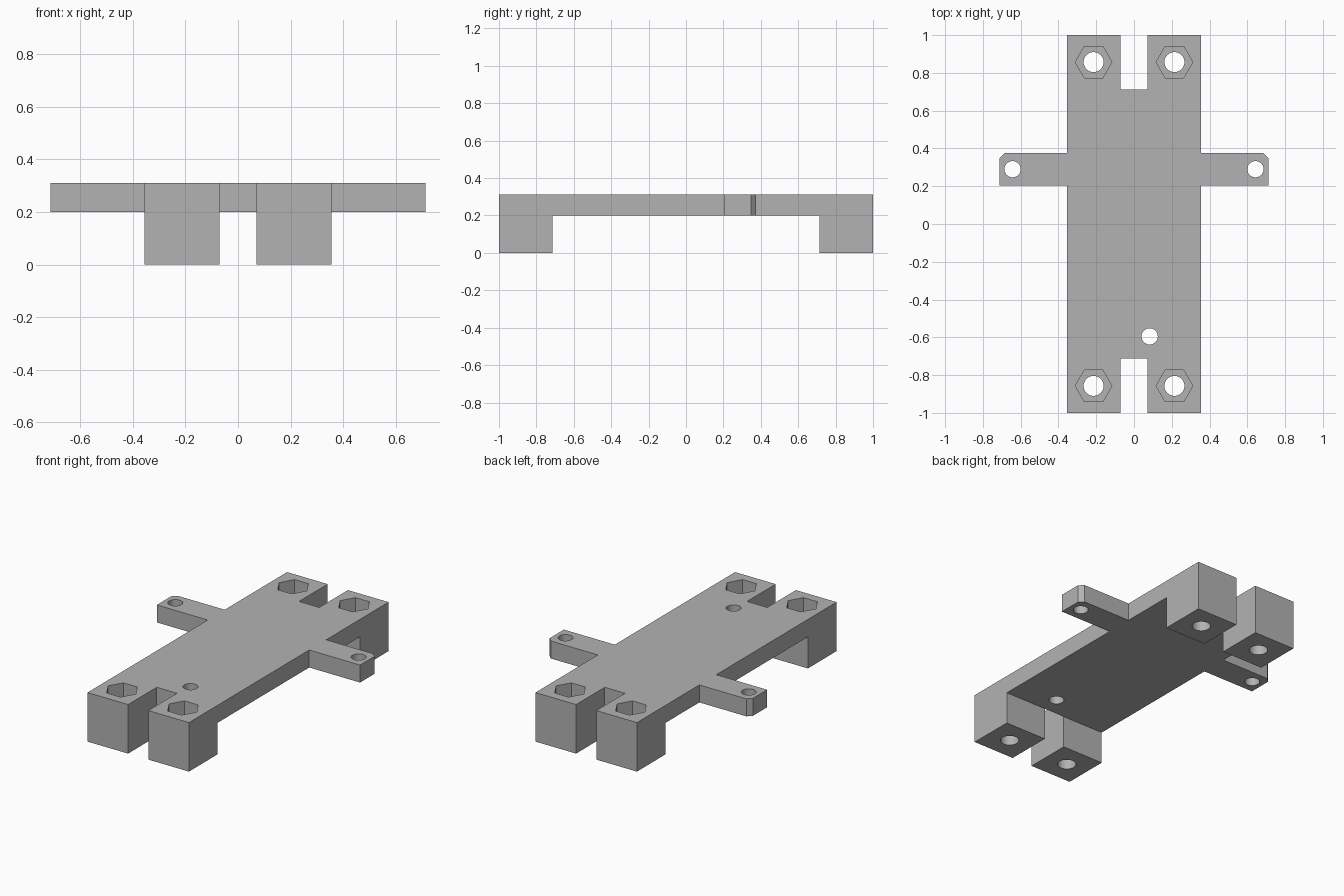
import bpy, bmesh, math

if "Cube" in bpy.data.objects:
    bpy.data.objects.remove(bpy.data.objects["Cube"])

TOP, UNDER = 0.311, 0.2       # plate top and underside
W, SLOT, LEG = 0.356, 0.071, 0.713   # half width, half slot, inner leg edge
ARM, ARM_Y0, ARM_Y1, CHAMFER = 0.713, 0.205, 0.375, 0.027

grey = bpy.data.materials.new("grey_plastic")
grey.use_nodes = True
grey.diffuse_color = (0.45, 0.45, 0.45, 1)
grey.node_tree.nodes["Principled BSDF"].inputs["Base Color"].default_value = grey.diffuse_color


def prism(name, points, z0, z1):
    """Extrude a flat outline from z0 to z1."""
    bm = bmesh.new()
    face = bm.faces.new([bm.verts.new((x, y, z0)) for x, y in points])
    new = bmesh.ops.extrude_face_region(bm, geom=[face])["geom"]
    bmesh.ops.translate(bm, vec=(0, 0, z1 - z0),
                        verts=[v for v in new if isinstance(v, bmesh.types.BMVert)])
    bmesh.ops.recalc_face_normals(bm, faces=bm.faces)
    mesh = bpy.data.meshes.new(name)
    bm.to_mesh(mesh)
    bm.free()
    mesh.materials.append(grey)
    obj = bpy.data.objects.new(name, mesh)
    bpy.context.collection.objects.link(obj)
    return obj


def ring(x, y, r, n):
    return [(x + r * math.cos(math.tau * i / n), y + r * math.sin(math.tau * i / n))
            for i in range(n)]


# Plate outline: half of it, mirrored in x
half = [(SLOT, -LEG), (SLOT, -1), (W, -1), (W, ARM_Y0), (ARM, ARM_Y0),
        (ARM, ARM_Y1 - CHAMFER), (ARM - CHAMFER, ARM_Y1), (W, ARM_Y1),
        (W, 1), (SLOT, 1), (SLOT, LEG)]
outline = half + [(-x, y) for x, y in reversed(half)]
body = prism("mounting_bracket", outline, 0, TOP)

# Clear the space between the legs
cutters = [prism("underside_cutter", [(-1, -LEG), (1, -LEG), (1, LEG), (-1, LEG)], -0.1, UNDER)]

# Bolt holes with hexagonal nut pockets in the four legs
for sx in (-1, 1):
    for sy in (-1, 1):
        x, y = sx * 0.214, sy * 0.857
        cutters.append(prism("nut_cutter", ring(x, y, 0.097, 6), 0.2, 0.4))
        cutters.append(prism("bolt_cutter", ring(x, y, 0.053, 32), -0.1, 0.4))
    # Arm holes
    cutters.append(prism("arm_hole_cutter", ring(sx * 0.643, 0.29, 0.043, 32), -0.1, 0.4))

# Single off-centre hole
cutters.append(prism("plate_hole_cutter", ring(0.083, -0.595, 0.043, 32), -0.1, 0.4))

# Apply the cuts and remove the cutters
bpy.ops.object.select_all(action="DESELECT")
bpy.context.view_layer.objects.active = body
body.select_set(True)
for cutter in cutters:
    cutter.hide_render = True
    mod = body.modifiers.new("cut", "BOOLEAN")
    mod.operation = "DIFFERENCE"
    mod.solver = "EXACT"
    mod.object = cutter
    bpy.ops.object.modifier_apply(modifier=mod.name)
    bpy.data.objects.remove(cutter)

bpy.ops.object.shade_smooth_by_angle(angle=math.radians(30))
